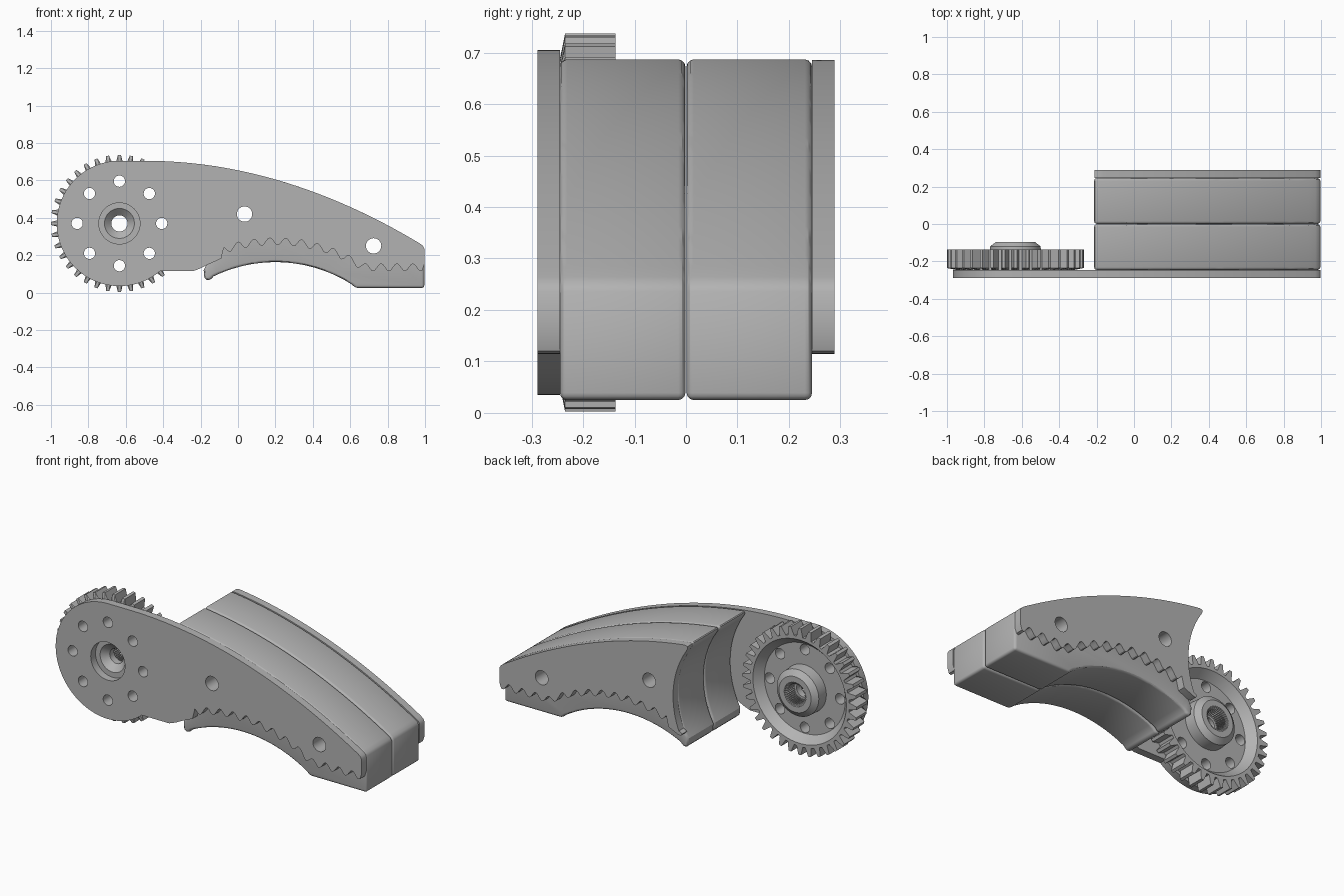
import bpy
import bmesh
from math import sin, cos, pi, sqrt, radians

cube = bpy.data.objects.get("Cube")
if cube:
    bpy.data.objects.remove(cube)

grey = bpy.data.materials.new("machined_grey")
grey.use_nodes = True
colour = (0.45, 0.45, 0.45, 1)
grey.diffuse_color = colour
grey.node_tree.nodes["Principled BSDF"].inputs["Base Color"].default_value = colour

HUB_X, HUB_Z = -0.634, 0.37
END = 0.996


def finish(name, bm):
    bmesh.ops.recalc_face_normals(bm, faces=bm.faces)
    mesh = bpy.data.meshes.new(name)
    bm.to_mesh(mesh)
    bm.free()
    ob = bpy.data.objects.new(name, mesh)
    bpy.context.collection.objects.link(ob)
    mesh.materials.append(grey)
    return ob


def add_prism(bm, outline, y0, y1):
    front = [bm.verts.new((x, y0, z)) for x, z in outline]
    back = [bm.verts.new((x, y1, z)) for x, z in outline]
    bm.faces.new(front)
    bm.faces.new(back[::-1])
    for i in range(len(front)):
        j = (i + 1) % len(front)
        bm.faces.new((front[i], back[i], back[j], front[j]))


def prism(name, outline, y0, y1):
    bm = bmesh.new()
    add_prism(bm, outline, y0, y1)
    return finish(name, bm)


def arc(cx, cz, r, start, end, steps):
    angles = [radians(start + (end - start) * i / steps) for i in range(steps + 1)]
    return [(cx + r * cos(a), cz + r * sin(a)) for a in angles]


def apply_modifier(ob, kind, **settings):
    mod = ob.modifiers.new(kind.lower(), kind)
    for key, value in settings.items():
        setattr(mod, key, value)
    bpy.context.view_layer.objects.active = ob
    bpy.ops.object.modifier_apply(modifier=mod.name)


def drill(ob, holes):
    bm = bmesh.new()
    for x, z, r in holes:
        add_prism(bm, arc(x, z, r, 0, 352.5, 47), -0.5, 0.5)
    cutter = finish("drill_cutter", bm)
    cutter.hide_render = True
    apply_modifier(ob, "BOOLEAN", object=cutter, operation="DIFFERENCE", solver="EXACT")
    bpy.data.objects.remove(cutter)


def span(a, b, n):
    return [a + (b - a) * i / n for i in range(n + 1)]


# Shared edge curves
def top_z(x):
    return 0.705 - 0.204 * (x + 0.5) ** 2


def arch_z(x, r):
    return -0.597 + sqrt(r * r - (x - 0.2) ** 2)


def wave_z(x):
    return max(arch_z(x, 0.87), 0.134) + 0.02 * cos(2 * pi * x / 0.085)


nose = [(0.988, 0.251), (END, 0.236)]
wavy_edge = [(END, 0.15), (0.986, 0.12)] + [(x, wave_z(x)) for x in span(0.972, -0.075, 110)]
wavy_edge += [(-0.09, 0.182), (-0.15, 0.155)]
gear_clearance = arc(HUB_X, HUB_Z, 0.515, -29, 35, 24)

rivets = [(x, z, 0.03) for x, z in arc(HUB_X, HUB_Z, 0.226, 0, 315, 7)]
pins = [(0.035, 0.42, 0.041), (0.725, 0.25, 0.041)]

# Front plate with the round gear mount
outline = [(x, top_z(x)) for x in span(-0.5, 0.97, 40)] + nose + wavy_edge
outline += [(-0.2, 0.13), (-0.24, 0.115)]
outline += arc(HUB_X, HUB_Z, 0.335, -49.5, -270, 60)
front_plate = prism("front_plate", outline, -0.289, -0.245)
drill(front_plate, rivets + pins + [(HUB_X, HUB_Z, 0.11)])

# Rear plate, cut away around the gear
outline = [(x, top_z(x)) for x in span(-0.195, 0.97, 34)] + nose + wavy_edge
outline += [(-0.168, 0.152), (-0.178, 0.165)] + arc(HUB_X, HUB_Z, 0.515, -22, 33, 22)
outline += [(-0.212, 0.668), (-0.212, 0.682)]
rear_plate = prism("rear_plate", outline, 0.245, 0.289)
drill(rear_plate, pins)

# Two gripping pads with softened edges
outline = [(x, top_z(x)) for x in span(-0.215, 0.97, 34)] + nose
outline += [(END, 0.025)]
outline += [(x, arch_z(x, 0.76)) for x in span(0.63, -0.13, 32)]
outline[-33] = (0.63, 0.025)
outline += [(-0.15, 0.066), (-0.168, 0.068), (-0.18, 0.08)] + gear_clearance
pads = []
for name, y0, y1 in (("front_pad", -0.245, -0.001), ("rear_pad", 0.001, 0.245)):
    pad = prism(name, outline, y0, y1)
    apply_modifier(pad, "BEVEL", width=0.014, segments=3, limit_method="ANGLE",
                   angle_limit=radians(40))
    drill(pad, pins)
    pads.append(pad)

# Gear: turned profile of radius, tooth height and depth
profile = [
    (0.043, 0, -0.21), (0.08, 0, -0.245), (0.318, 0, -0.245),
    (0.318, 0.049, -0.235), (0.318, 0.049, -0.137), (0.3, 0, -0.137),
    (0.26, 0, -0.185), (0.138, 0, -0.185), (0.135, 0, -0.12),
    (0.103, 0, -0.095), (0.07, 0, -0.095), (0.055, 0.009, -0.105),
    (0.055, 0.009, -0.17), (0.043, 0, -0.17),
]
TEETH = 36
tooth_shape = [(-0.36, 0), (-0.13, 1), (0.13, 1), (0.36, 0)]
bm = bmesh.new()
rings = []
for radius, height, y in profile:
    ring = []
    for tooth in range(TEETH):
        for offset, rise in tooth_shape:
            a = 2 * pi * (tooth + offset) / TEETH
            r = radius + height * rise
            ring.append(bm.verts.new((HUB_X + r * cos(a), y, HUB_Z + r * sin(a))))
    rings.append(ring)
for k, ring in enumerate(rings):
    other = rings[(k + 1) % len(rings)]
    for i in range(len(ring)):
        j = (i + 1) % len(ring)
        bm.faces.new((ring[i], ring[j], other[j], other[i]))
gear = finish("drive_gear", bm)
drill(gear, rivets)

# Smooth shading with sharp edges kept
bpy.ops.object.select_all(action="DESELECT")
for ob in [front_plate, rear_plate, gear] + pads:
    ob.select_set(True)
bpy.context.view_layer.objects.active = gear
bpy.ops.object.shade_smooth_by_angle(angle=radians(30))
